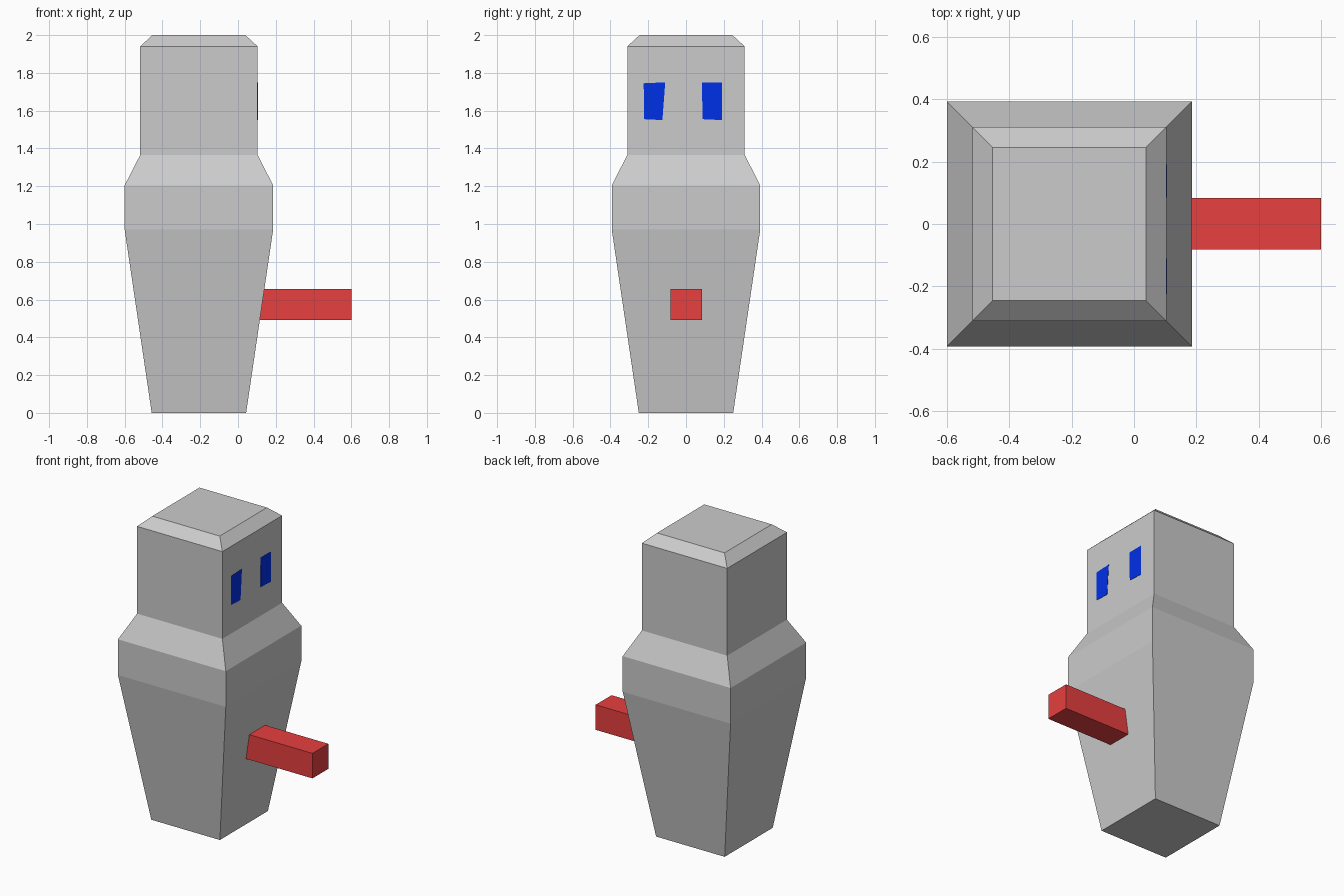
import bpy, bmesh

if "Cube" in bpy.data.objects:
    bpy.data.objects.remove(bpy.data.objects["Cube"])

CX = -0.207  # centre line of the body


def finish(name, bm, color=None):
    bmesh.ops.recalc_face_normals(bm, faces=bm.faces)
    mesh = bpy.data.meshes.new(name)
    bm.to_mesh(mesh)
    bm.free()
    obj = bpy.data.objects.new(name, mesh)
    bpy.context.collection.objects.link(obj)
    if color:
        mat = bpy.data.materials.new(name + "_colour")
        mat.diffuse_color = (*color, 1)
        mat.use_nodes = True
        mat.node_tree.nodes["Principled BSDF"].inputs["Base Color"].default_value = mat.diffuse_color
        mesh.materials.append(mat)
    return obj


# Body and head: square rings stacked along z as (height, half width)
profile = [(0, 0.25), (0.97, 0.393), (1.205, 0.393),
           (1.365, 0.311), (1.94, 0.311), (2.0, 0.246)]
bm = bmesh.new()
rings = [[bm.verts.new((CX + sx * h, sy * h, z))
          for sx, sy in ((-1, -1), (1, -1), (1, 1), (-1, 1))]
         for z, h in profile]
for low, high in zip(rings, rings[1:]):
    for i in range(4):
        j = (i + 1) % 4
        bm.faces.new((low[i], low[j], high[j], high[i]))
bm.faces.new(rings[0][::-1])
bm.faces.new(rings[-1])
finish("body", bm)

# Arm: square bar rooted in the front of the torso
bm = bmesh.new()
bmesh.ops.create_cube(bm, size=1)
bmesh.ops.scale(bm, vec=(0.5, 0.165, 0.165), verts=bm.verts)
bmesh.ops.translate(bm, vec=(0.35, 0.001, 0.573), verts=bm.verts)
finish("arm", bm, (0.8, 0.05, 0.05))

# Eyes: slightly uneven flat patches on the face, as (y, z) corners
eyes = {
    "left_eye": [(-0.222, 1.555), (-0.125, 1.55), (-0.11, 1.75), (-0.224, 1.745)],
    "right_eye": [(0.087, 1.555), (0.19, 1.55), (0.19, 1.748), (0.085, 1.748)],
}
for name, corners in eyes.items():
    bm = bmesh.new()
    face = bm.faces.new([bm.verts.new((CX + 0.309, y, z)) for y, z in corners])
    ext = bmesh.ops.extrude_face_region(bm, geom=[face], use_keep_orig=True)
    top = [v for v in ext["geom"] if isinstance(v, bmesh.types.BMVert)]
    bmesh.ops.translate(bm, vec=(0.004, 0, 0), verts=top)
    finish(name, bm, (0.0, 0.03, 0.8))
